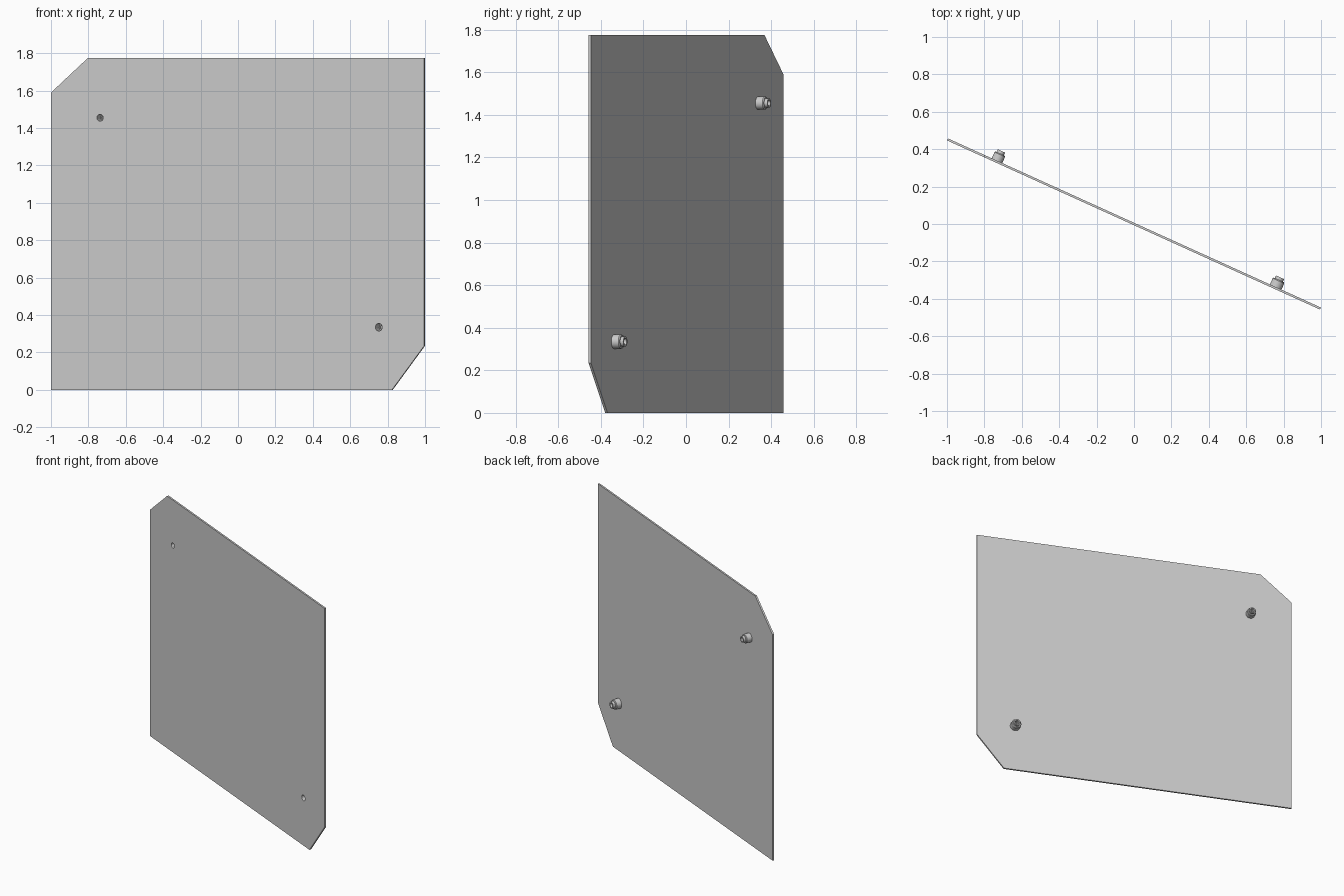
import bpy, bmesh, math
from mathutils import Matrix

if "Cube" in bpy.data.objects:
    bpy.data.objects.remove(bpy.data.objects["Cube"])

ANGLE = math.atan2(-0.452, 0.997)
C = math.cos(ANGLE)
T = 0.012
ROT = Matrix.Rotation(ANGLE, 4, 'Z')


def make_object(name, bm):
    bmesh.ops.recalc_face_normals(bm, faces=bm.faces[:])
    bm.transform(ROT)
    me = bpy.data.meshes.new(name)
    bm.to_mesh(me)
    bm.free()
    ob = bpy.data.objects.new(name, me)
    bpy.context.collection.objects.link(ob)
    return ob


def lathe(name, profile, x, z, n=24):
    # closed profile of (radius, distance behind the panel centre plane)
    bm = bmesh.new()
    rings = []
    for i in range(n):
        a = 2 * math.pi * i / n
        rings.append([bm.verts.new((x / C + r * math.cos(a), w, z + r * math.sin(a)))
                      for r, w in profile])
    m = len(profile)
    for i in range(n):
        p, q = rings[i], rings[(i + 1) % n]
        for j in range(m):
            k = (j + 1) % m
            bm.faces.new((p[j], p[k], q[k], q[j]))
    return make_object(name, bm)


# panel with two clipped corners
outline = [(-0.997, 0), (0.825, 0), (0.997, 0.235), (0.997, 1.775), (-0.8, 1.775), (-0.997, 1.59)]
bm = bmesh.new()
face = bm.faces.new([bm.verts.new((x / C, -T / 2, z)) for x, z in outline])
ext = bmesh.ops.extrude_face_region(bm, geom=[face])
bmesh.ops.translate(bm, vec=(0, T, 0), verts=[g for g in ext['geom'] if isinstance(g, bmesh.types.BMVert)])
panel = make_object("panel", bm)

# hollow stepped mounting bosses on the back, drilled through the panel
for label, x, z, s in (("upper", -0.735, 1.455, 0.031), ("lower", 0.755, 0.335, 0.034)):
    bm = bmesh.new()
    bmesh.ops.create_cone(bm, cap_ends=True, segments=24, radius1=0.6 * s, radius2=0.6 * s, depth=0.1,
                          matrix=Matrix.Translation((x / C, 0, z)) @ Matrix.Rotation(math.pi / 2, 4, 'X'))
    cutter = make_object(label + "_hole_cutter", bm)
    cutter.hide_render = True
    cutter.hide_set(True)
    mod = panel.modifiers.new(label + "_hole", 'BOOLEAN')
    mod.operation, mod.object, mod.solver = 'DIFFERENCE', cutter, 'EXACT'

    boss = lathe(label + "_boss", [(0.6 * s, 0), (s, 0), (s, 0.042), (0.88 * s, 0.047),
                                   (0.7 * s, 0.047), (0.7 * s, 0.063), (0.45 * s, 0.063),
                                   (0.45 * s, 0.045), (0.6 * s, 0.045)], x, z)
    bpy.ops.object.select_all(action='DESELECT')
    boss.select_set(True)
    bpy.context.view_layer.objects.active = boss
    bpy.ops.object.shade_smooth_by_angle(angle=math.radians(30))
